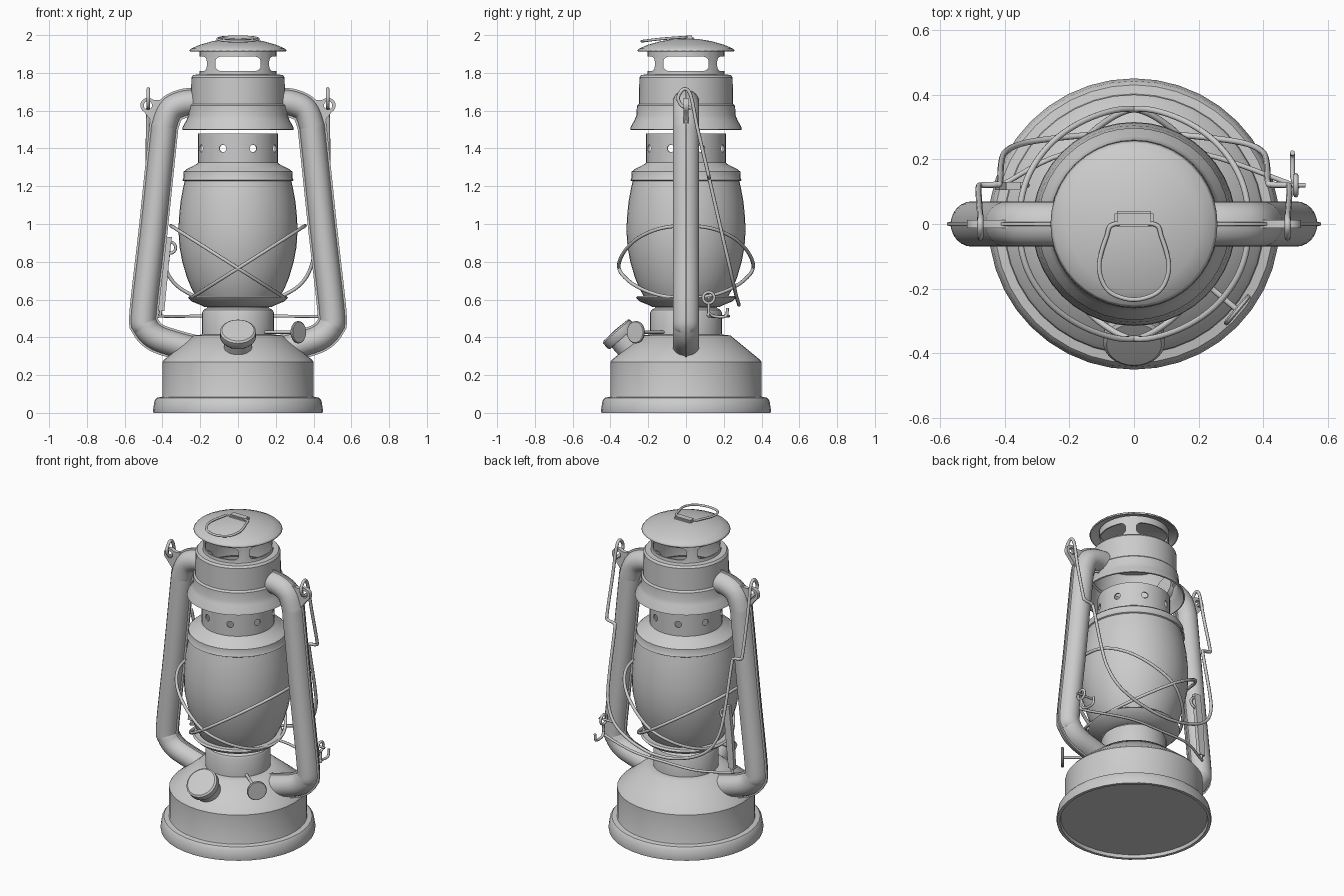
import bpy, bmesh
from math import sin, cos, pi, radians
from mathutils import Vector, Matrix

if "Cube" in bpy.data.objects:
    bpy.data.objects.remove(bpy.data.objects["Cube"])


def finish(name, bm, angle=35):
    bmesh.ops.remove_doubles(bm, verts=bm.verts, dist=1e-5)
    bmesh.ops.recalc_face_normals(bm, faces=bm.faces)
    me = bpy.data.meshes.new(name)
    bm.to_mesh(me)
    bm.free()
    ob = bpy.data.objects.new(name, me)
    bpy.context.collection.objects.link(ob)
    smooth(ob, angle)
    return ob


def smooth(ob, angle=35):
    bpy.ops.object.select_all(action='DESELECT')
    ob.select_set(True)
    bpy.context.view_layer.objects.active = ob
    bpy.ops.object.shade_smooth_by_angle(angle=radians(angle))


def skin(bm, rings, close=True):
    rows = [[bm.verts.new(p) for p in r] for r in rings]
    n = len(rows[0])
    for a, b in zip(rows, rows[1:]):
        for i in range(n if close else n - 1):
            j = (i + 1) % n
            bm.faces.new((a[i], a[j], b[j], b[i]))
    return rows


def lathe(name, prof, thick=0, n=40, matrix=None):
    bm = bmesh.new()
    skin(bm, [[(r * cos(2 * pi * i / n), r * sin(2 * pi * i / n), z) for i in range(n)]
              for r, z in prof])
    bmesh.ops.remove_doubles(bm, verts=bm.verts, dist=1e-5)
    bmesh.ops.dissolve_degenerate(bm, dist=1e-6, edges=bm.edges)
    if matrix:
        bm.transform(matrix)
    ob = finish(name, bm)
    if thick:
        m = ob.modifiers.new("shell", 'SOLIDIFY')
        m.thickness, m.offset = thick, 0
    return ob


def cut(ob, cutters):
    for c in cutters:
        c.hide_render = True
        m = ob.modifiers.new("cut", 'BOOLEAN')
        m.operation, m.solver, m.object = 'DIFFERENCE', 'EXACT', c
    bpy.context.view_layer.objects.active = ob
    for m in list(ob.modifiers):
        bpy.ops.object.modifier_apply(modifier=m.name)
    for c in cutters:
        bpy.data.objects.remove(c)
    smooth(ob)


def spline(pts, closed=False, steps=6):
    """Catmull-Rom points through a short path."""
    p = [Vector(q) for q in pts]
    ext = [p[-1]] + p + p[:2] if closed else [2 * p[0] - p[1]] + p + [2 * p[-1] - p[-2]]
    out = []
    for a, b, c, d in zip(ext, ext[1:], ext[2:], ext[3:]):
        for k in range(steps):
            t = k / steps
            out.append(0.5 * (2 * b + (c - a) * t + (2 * a - 5 * b + 4 * c - d) * t * t
                              + (3 * b - a - 3 * c + d) * t ** 3))
    return out if closed else out + [p[-1]]


def wire(name, pts, r=0.01, closed=False, curved=True):
    pts = spline(pts, closed) if curved else pts
    cu = bpy.data.curves.new(name, 'CURVE')
    cu.dimensions, cu.bevel_depth, cu.bevel_resolution = '3D', r, 2
    cu.use_fill_caps = True
    sp = cu.splines.new('POLY')
    sp.points.add(len(pts) - 1)
    for q, v in zip(sp.points, pts):
        q.co = (*v, 1)
    sp.use_cyclic_u = closed
    ob = bpy.data.objects.new(name, cu)
    bpy.context.collection.objects.link(ob)
    return ob


def rod_cutter(r, length, matrix):
    bm = bmesh.new()
    bmesh.ops.create_cone(bm, cap_ends=True, segments=16, radius1=r, radius2=r,
                          depth=length, matrix=matrix)
    return finish("cutter", bm)


def plate(name, pts, y0, y1):
    bm = bmesh.new()
    f = bm.faces.new([bm.verts.new((x, y0, z)) for x, z in pts])
    g = bmesh.ops.extrude_face_region(bm, geom=[f])['geom']
    bmesh.ops.translate(bm, vec=(0, y1 - y0, 0),
                        verts=[v for v in g if isinstance(v, bmesh.types.BMVert)])
    return finish(name, bm)


# Fuel tank, burner neck, globe seat and globe
lathe("fuel_tank", [(0, .02), (.425, .02), (.43, 0), (.448, 0), (.45, .015), (.442, .065),
                    (.43, .08), (.402, .085), (.4, .09), (.4, .27), (.39, .283),
                    (.235, .41), (.19, .415), (0, .415)])
lathe("burner_neck", [(.19, .40), (.19, .53), (.183, .545), (.165, .555), (.165, .58), (0, .58)])
lathe("globe_seat", [(0, .56), (.175, .56), (.2, .572), (.245, .59), (.265, .61),
                     (.255, .62), (.22, .62), (0, .62)])
lathe("globe", [(.222, .615), (.245, .655), (.27, .715), (.295, .8), (.31, .88), (.315, .96),
                (.313, 1.03), (.304, 1.12), (.291, 1.19), (.28, 1.24)])

# Chimney collar with a ring of holes
collar = lathe("chimney_collar", [(.292, 1.23), (.286, 1.24), (.284, 1.275), (.27, 1.287),
                                  (.215, 1.315), (.207, 1.325), (.207, 1.48)], .008)
cut(collar, [rod_cutter(.02, .6, Matrix.Translation((0, 0, 1.4))
             @ Matrix.Rotation(pi / 8 + k * pi / 4, 4, 'Z') @ Matrix.Rotation(pi / 2, 4, 'Y'))
             for k in range(4)])

# Hood with four vent windows
hood = lathe("hood", [(.293, 1.50), (.288, 1.515), (.268, 1.55), (.259, 1.575), (.256, 1.625),
                      (.246, 1.635), (.243, 1.775), (.235, 1.786), (.203, 1.788), (.2, 1.795),
                      (.2, 1.93)], .008)
windows = []
for k in range(2):
    bm = bmesh.new()
    bmesh.ops.create_cube(bm, size=1, matrix=Matrix.Diagonal((.24, .7, .076, 1)))
    edges = [e for e in bm.edges if abs((e.verts[0].co - e.verts[1].co).y) > .5]
    bmesh.ops.bevel(bm, geom=edges, offset=.028, segments=4, profile=.5, affect='EDGES')
    bm.transform(Matrix.Translation((0, 0, 1.848)) @ Matrix.Rotation(k * pi / 2, 4, 'Z'))
    windows.append(finish("cutter", bm))
cut(hood, windows)

# Cap, hinge clip and lifting ring
lathe("cap", [(.255, 1.915), (.247, 1.925), (.2, 1.945), (.13, 1.965), (.06, 1.976), (0, 1.979)], .008)
bm = bmesh.new()
bmesh.ops.create_cube(bm, size=1, matrix=Matrix.Translation((0, .015, 1.986)) @ Matrix.Diagonal((.12, .05, .022, 1)))
bmesh.ops.bevel(bm, geom=bm.edges[:], offset=.007, segments=2, affect='EDGES')
finish("ring_clip", bm)
wire("lifting_ring", [(-.06, 0, 1.989), (.06, 0, 1.989), (.085, -.04, 1.987), (.108, -.13, 1.98),
                      (.085, -.2, 1.972), (.03, -.23, 1.968), (-.03, -.23, 1.968), (-.085, -.2, 1.972),
                      (-.108, -.13, 1.98), (-.085, -.04, 1.987)], .007, True)

# Side air tubes with a seam ridge, and bail ears
path = spline([(.22, 0, 1.645), (.29, 0, 1.638), (.355, 0, 1.605), (.388, 0, 1.53), (.40, 0, 1.44),
               (.45, 0, .96), (.498, 0, .53), (.488, 0, .455), (.435, 0, .4), (.34, 0, .365),
               (.23, 0, .335)])
section = []
for i in range(24):
    a = 2 * pi * i / 24
    if i % 12:
        section.append((.066 * cos(a), .07 * sin(a)))
    else:
        s = cos(a)
        section += [(.066 * s, -.006 * s), (.077 * s, -.005 * s), (.077 * s, .005 * s), (.066 * s, .006 * s)]
for side, s in (("right", 1), ("left", -1)):
    bm = bmesh.new()
    rings = []
    for i, p in enumerate(path):
        t = (path[min(i + 1, len(path) - 1)] - path[max(i - 1, 0)]).normalized()
        n = Vector((-t.z, 0, t.x))
        rings.append([(s * (p.x + a * n.x), b, p.z + a * n.z) for a, b in section])
    rows = skin(bm, rings)
    bm.faces.new(rows[0])
    bm.faces.new(rows[-1])
    finish(side + "_air_tube", bm)
    arc = [(.477 + .04 * cos(radians(d)), 1.628 + .04 * sin(radians(d))) for d in range(110, -61, -17)]
    ear = plate(side + "_bail_ear",
                [(s * x, z) for x, z in [(.33, 1.69), (.39, 1.66), (.44, 1.655)] + arc
                 + [(.462, 1.55), (.44, 1.5), (.36, 1.52)]], -.012, .012)
    cut(ear, [rod_cutter(.022, .2, Matrix.Translation((s * .477, 0, 1.628))
                         @ Matrix.Rotation(pi / 2, 4, 'X'))])

# Bail handle hanging at the back
half = [(.475, .03, 1.615), (.475, -.02, 1.625), (.475, -.042, 1.67), (.475, -.01, 1.715),
        (.475, .025, 1.68), (.478, .06, 1.51), (.48, .112, 1.29), (.47, .12, 1.255), (.425, .122, 1.245),
        (.414, .13, 1.21), (.41, .19, .95), (.395, .225, .8), (.34, .25, .69), (.235, .266, .62), (.1, .278, .58)]
wire("bail_handle", half + [(0, .28, .572)] + [(-x, y, z) for x, y, z in reversed(half)], .0095)

# Two crossed guard wires around the globe
for side, s in (("right", 1), ("left", -1)):
    arm = [(-.33, -.14), (-.25, -.255), (-.13, -.33), (0, -.355), (.11, -.3), (.19, -.21), (.235, -.11)]
    loop = [(-.355, 0)] + arm + [(.245, 0)] + [(x, -y) for x, y in reversed(arm)]
    wire(side + "_guard_wire", [(s * x, y, max(.605, .766 - .634 * x)) for x, y in loop], .0095, True)

# Globe lifter: cross rod, eye, lever strip
wire("lifter_rod", [(-.365, .12, .86), (-.385, .12, .7), (-.41, .12, .53), (-.40, .125, .512),
                    (-.22, .215, .512), (0, .225, .512), (.22, .215, .512), (.48, .125, .512),
                    (.5, .12, .53), (.5, .12, .575)], .008)
for name, x, z, ax in (("lifter_eye", .5, .61, 'Y'), ("lever_eye", -.36, .875, 'X')):
    rot = Matrix.Rotation(pi / 2, 4, ax)
    wire(name, [Vector((x, .12, z)) + rot @ Vector((.03 * cos(k * pi / 8), .03 * sin(k * pi / 8), 0))
                for k in range(16)], .008, True, False)
wire("lifter_pin", [(.42, .12, .61), (.53, .12, .61)], .007, curved=False)
wire("lifter_hook", [(.5, .12, .53), (.49, .15, .512), (.49, .21, .512), (.49, .22, .555)], .008)
plate("lifter_lever", [(-.395, .935), (-.35, .93), (-.36, .85), (-.39, .54), (-.43, .54), (-.415, .75)], .105, .13)

# Filler cap on the tank shoulder
axis = Vector((0, -.66, .75)).normalized()
fm = Matrix.Translation((0, -.373, .437)) @ axis.to_track_quat('Z', 'Y').to_matrix().to_4x4()
lathe("filler_neck", [(.075, -.17), (.075, -.03)], n=28, matrix=fm)
lathe("filler_cap", [(0, .004), (.085, .0), (.095, -.008), (.095, -.045), (.088, -.055), (0, -.055)], n=28, matrix=fm)

# Wick knob and shaft
d = Vector((.77, -.64, 0)).normalized()
km = Matrix.Translation(d * .415 + Vector((0, 0, .427))) @ d.to_track_quat('Z', 'Y').to_matrix().to_4x4()
lathe("wick_knob", [(0, .008), (.055, .008), (.059, .004), (.059, -.004), (.055, -.008), (0, -.008)], n=24, matrix=km)
wire("wick_shaft", [d * .15 + Vector((0, 0, .427)), d * .415 + Vector((0, 0, .427))], .009, curved=False)
